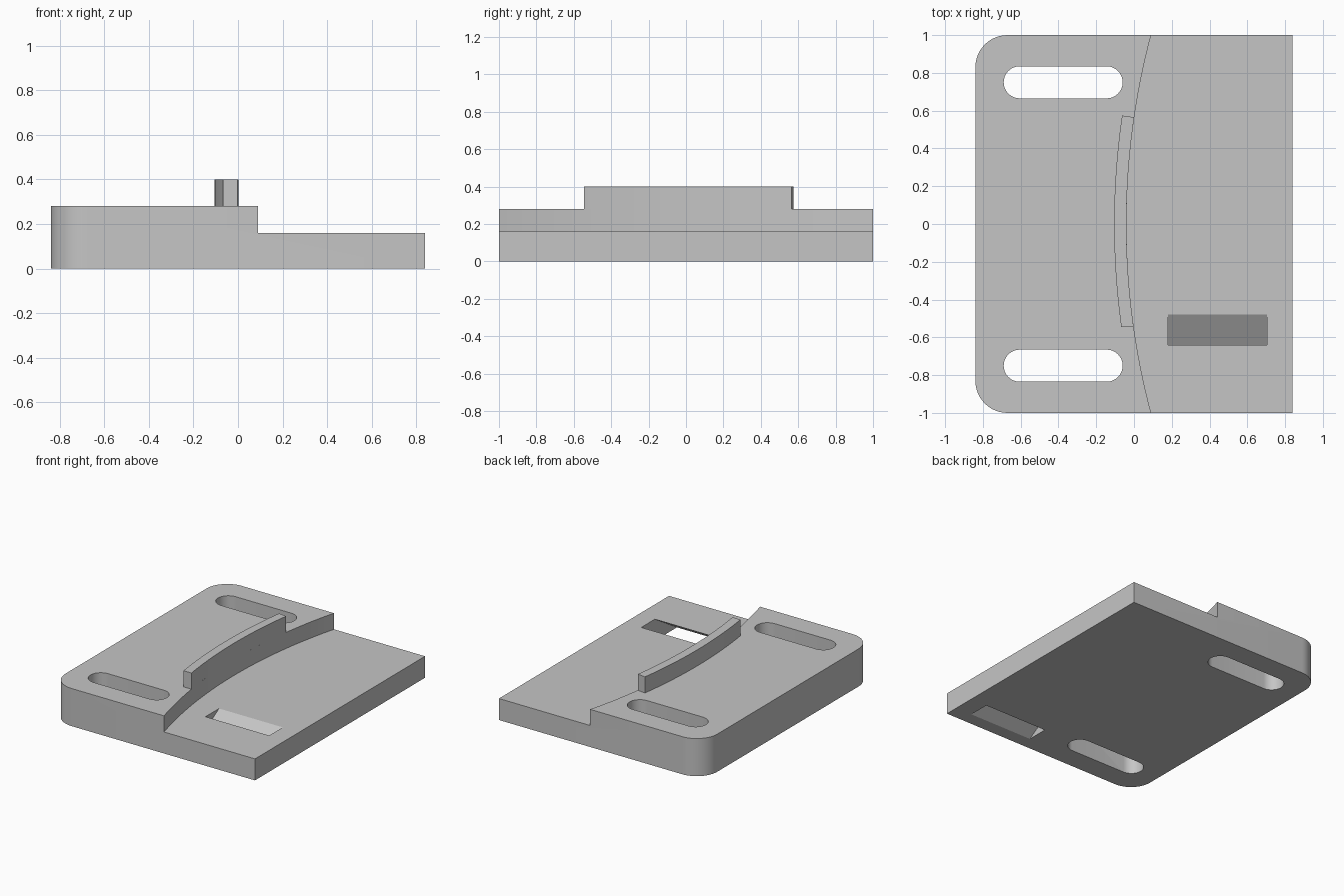
import bpy, bmesh
from math import pi, cos, sin, sqrt

cube = bpy.data.objects.get("Cube")
if cube:
    bpy.data.objects.remove(cube, do_unlink=True)

LOW, TOP, RIDGE = 0.16, 0.28, 0.40     # deck heights
HALF_X, CORNER = 0.84, 0.17
ARC_X, ARC_R = -0.04, 3.9              # curved step: crest and radius

grey = bpy.data.materials.new("light grey")
grey.use_nodes = True
grey.diffuse_color = (0.56, 0.56, 0.56, 1)
grey.node_tree.nodes["Principled BSDF"].inputs["Base Color"].default_value = grey.diffuse_color


def prism(name, outline, z0, z1, shift=(0, 0)):
    """Extrude a flat outline from z0 to z1; shift offsets the lower end."""
    bm = bmesh.new()
    low = [bm.verts.new((x + shift[0], y + shift[1], z0)) for x, y in outline]
    high = [bm.verts.new((x, y, z1)) for x, y in outline]
    bm.faces.new(low[::-1])
    bm.faces.new(high)
    n = len(outline)
    for i in range(n):
        j = (i + 1) % n
        bm.faces.new((low[i], low[j], high[j], high[i]))
    bmesh.ops.recalc_face_normals(bm, faces=bm.faces)
    mesh = bpy.data.meshes.new(name)
    bm.to_mesh(mesh)
    bm.free()
    mesh.materials.append(grey)
    obj = bpy.data.objects.new(name, mesh)
    bpy.context.collection.objects.link(obj)
    return obj


def turn(cx, cy, r, a0, a1, steps):
    return [(cx + r * cos(a0 + (a1 - a0) * i / steps),
             cy + r * sin(a0 + (a1 - a0) * i / steps)) for i in range(steps + 1)]


def bow(x, r, y0, y1, steps=24):
    """Shallow arc bulging towards -x, from y0 to y1."""
    ys = [y0 + (y1 - y0) * i / steps for i in range(steps + 1)]
    return [(x + r - sqrt(r * r - y * y), y) for y in ys]


def cut(body, cutter):
    cutter.hide_render = True
    mod = body.modifiers.new("cut", 'BOOLEAN')
    mod.operation = 'DIFFERENCE'
    mod.solver = 'EXACT'
    mod.object = cutter
    bpy.context.view_layer.objects.active = body
    bpy.ops.object.modifier_apply(modifier=mod.name)
    bpy.data.objects.remove(cutter, do_unlink=True)


# Base plate with two rounded corners
inner = HALF_X - CORNER
outline = [(HALF_X, -1), (HALF_X, 1)]
outline += turn(-inner, 1 - CORNER, CORNER, pi / 2, pi, 12)
outline += turn(-inner, CORNER - 1, CORNER, pi, 1.5 * pi, 12)
plate = prism("base_plate", outline, 0, TOP)

# Lowered deck behind the curved step
cut(plate, prism("step_cutter", bow(ARC_X, ARC_R, -1.1, 1.1, 32) + [(1, 1.1), (1, -1.1)], LOW, 0.5))

# Mounting slots
for side in (-1, 1):
    y = 0.75 * side
    slot = turn(-0.145, y, 0.085, -pi / 2, pi / 2, 16) + turn(-0.605, y, 0.085, pi / 2, 1.5 * pi, 16)
    cut(plate, prism("slot_cutter", slot, -0.1, 0.5))

# Slanted rectangular opening through the lower deck
lean = -0.26 / LOW
z0, z1 = -0.05, LOW + 0.05
dy = lean * (LOW - z1)
y_front, y_back = -0.64 + dy, -0.48 + dy
opening = [(0.18, y_front), (0.705, y_front), (0.705, y_back), (0.18, y_back)]
cut(plate, prism("opening_cutter", opening, z0, z1, (0, lean * (z1 - z0))))

# Curved ridge along the step
ridge_outline = bow(ARC_X, ARC_R, -0.545, 0.565) + bow(-0.105, ARC_R + 0.065, -0.545, 0.574)[::-1]
ridge = prism("curved_ridge", ridge_outline, TOP, RIDGE)

bpy.ops.object.select_all(action='DESELECT')
for obj in (plate, ridge):
    obj.select_set(True)
bpy.context.view_layer.objects.active = plate
bpy.ops.object.shade_smooth_by_angle(angle=pi / 6)
